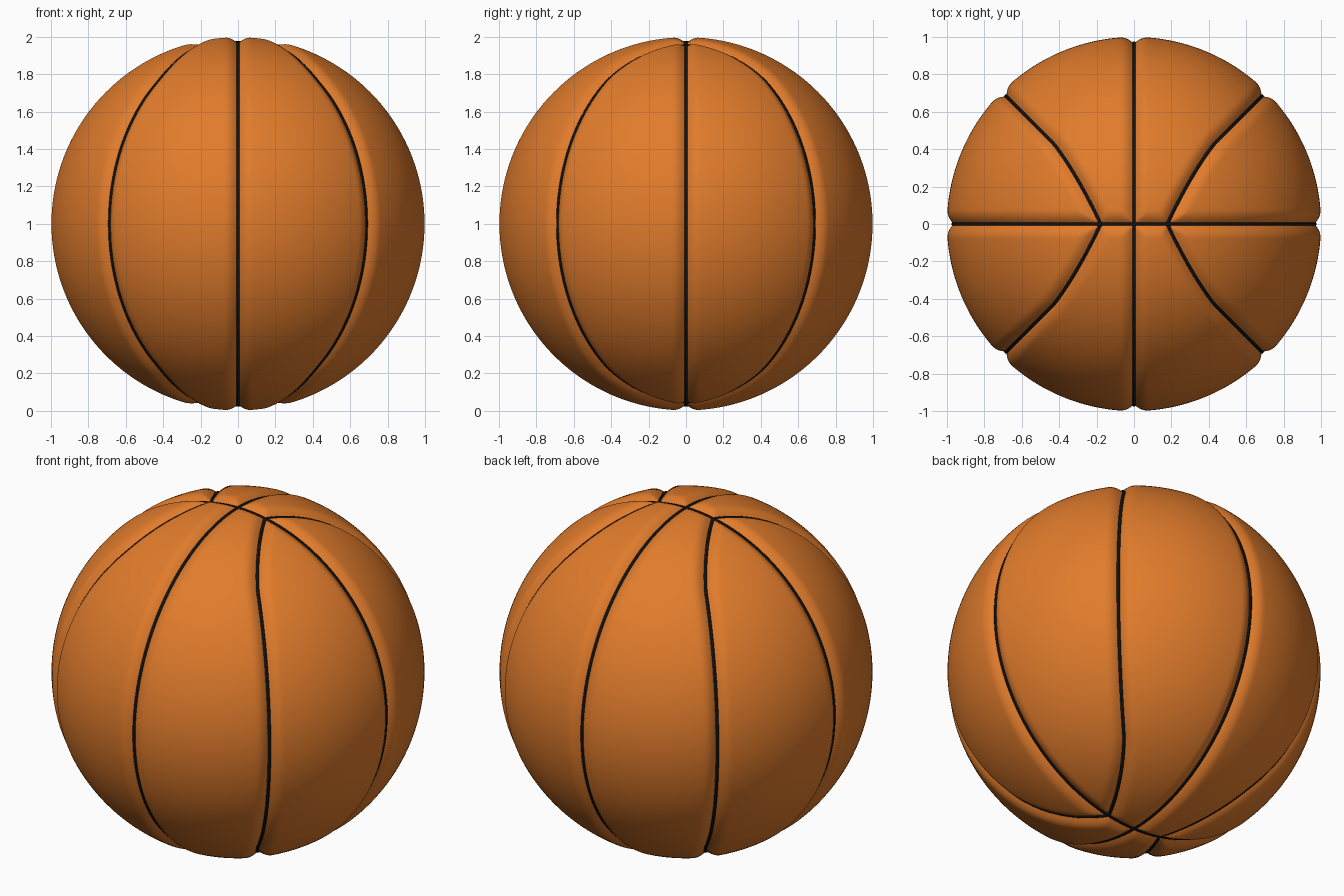
import bpy, bmesh
from math import sin, cos, tan, pi, sqrt, copysign
from mathutils import Vector, kdtree

if "Cube" in bpy.data.objects:
    bpy.data.objects.remove(bpy.data.objects["Cube"])

CENTRE = Vector((0, 0, 1))
GROOVE_W, GROOVE_D = 0.075, 0.036


def material(name, rgb):
    m = bpy.data.materials.new(name)
    m.diffuse_color = (*rgb, 1)
    m.use_nodes = True
    m.node_tree.nodes["Principled BSDF"].inputs["Base Color"].default_value = m.diffuse_color
    return m


orange = material("orange_rubber", (0.75, 0.2, 0.025))
black = material("black_rubber", (0.005, 0.005, 0.005))


# Seam loops on the unit sphere, t running once round
def loop_x(t):
    return Vector((sin(t), 0, cos(t)))


def loop_y(t):
    return Vector((0, sin(t), cos(t)))


def loop_side(t, side):
    # follows the 45 degree meridian, then bends in towards the pole
    y = sqrt(0.5) * sin(t)
    a = abs(y)
    x = a + 0.183 * max(0, 1 - a / 0.45) ** 1.3
    z = sqrt(max(0, 1 - x * x - y * y))
    return Vector((side * x, y, copysign(z, cos(t))))


seams = {
    "seam_lengthwise": loop_x,
    "seam_crosswise": loop_y,
    "seam_curved_right": lambda t: loop_side(t, 1),
    "seam_curved_left": lambda t: loop_side(t, -1),
}

# Dense seam samples for measuring groove distance
samples = [f(2 * pi * i / 1600) for f in seams.values() for i in range(1600)]
tree = kdtree.KDTree(len(samples))
for i, p in enumerate(samples):
    tree.insert(p, i)
tree.balance()

# Ball: cube sphere pressed in along the seams with rounded lips
bm = bmesh.new()
bmesh.ops.create_cube(bm, size=2)
bmesh.ops.subdivide_edges(bm, edges=bm.edges[:], cuts=127, use_grid_fill=True)
for v in bm.verts:
    n = Vector([tan(c * pi / 4) for c in v.co]).normalized()
    d = tree.find(n)[2]
    r = 1 - GROOVE_D * max(0, 1 - d / GROOVE_W) ** 2
    v.co = CENTRE + n * r
for f in bm.faces:
    f.smooth = True
mesh = bpy.data.meshes.new("ball_panels")
bm.to_mesh(mesh)
bm.free()
mesh.materials.append(orange)
bpy.context.collection.objects.link(bpy.data.objects.new("ball_panels", mesh))

# Black beads lying in the grooves
for name, f in seams.items():
    cu = bpy.data.curves.new(name, "CURVE")
    cu.dimensions = "3D"
    cu.bevel_depth = 0.0125
    cu.bevel_resolution = 2
    sp = cu.splines.new("POLY")
    count = 160
    sp.points.add(count - 1)
    for i, p in enumerate(sp.points):
        p.co = (*(CENTRE + f(2 * pi * i / count) * 0.964), 1)
    sp.use_cyclic_u = True
    cu.materials.append(black)
    bpy.context.collection.objects.link(bpy.data.objects.new(name, cu))
